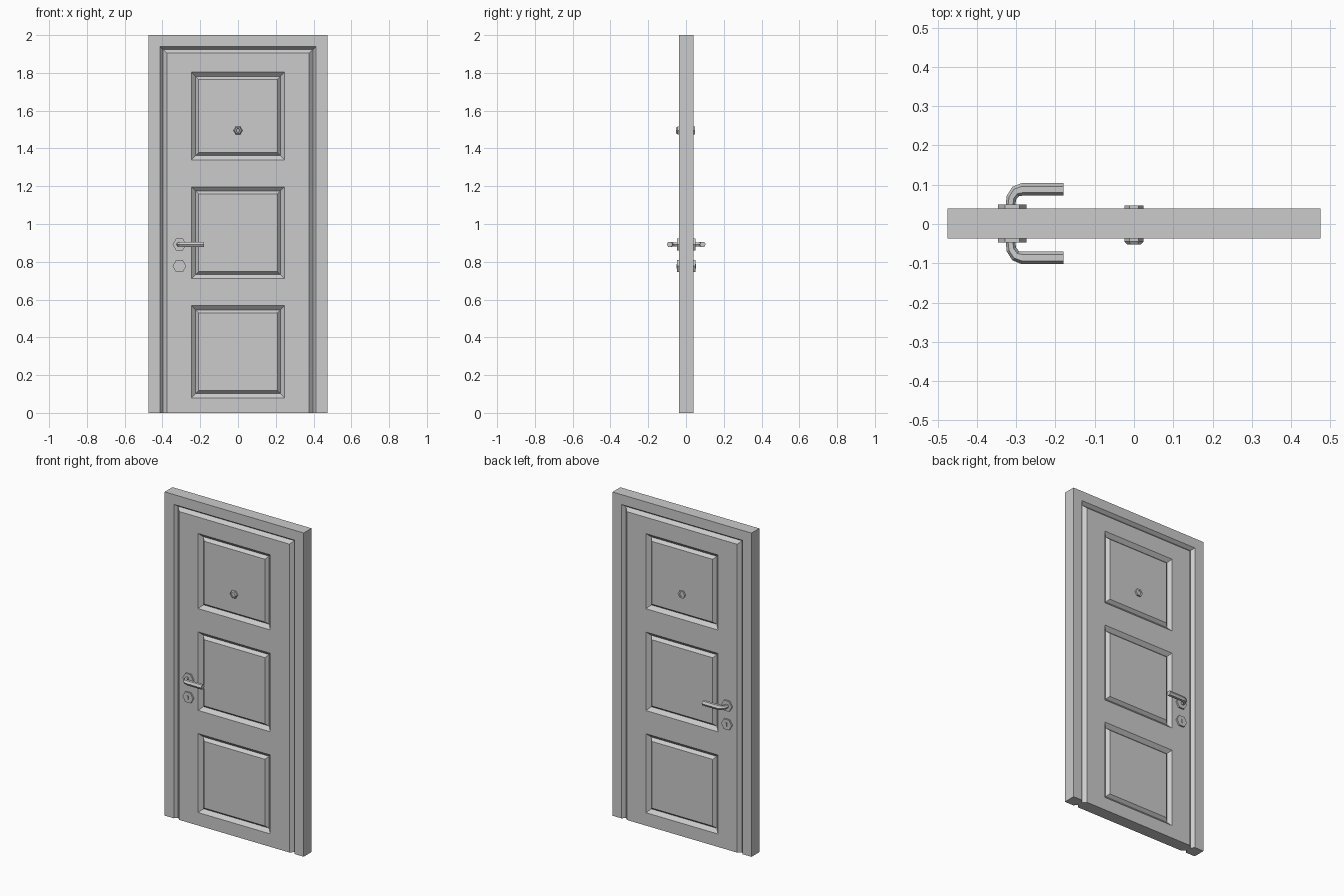
import bpy
import bmesh
from math import cos, sin, pi
from mathutils import Vector

cube = bpy.data.objects.get("Cube")
if cube:
    bpy.data.objects.remove(cube, do_unlink=True)

grey = bpy.data.materials.new("plain_grey")
grey.use_nodes = True
COLOUR = (0.6, 0.6, 0.6, 1)
grey.diffuse_color = COLOUR
grey.node_tree.nodes["Principled BSDF"].inputs["Base Color"].default_value = COLOUR

MID = 0.001      # middle of the door thickness
FACE = 0.038     # half thickness
GROOVE = 0.018   # half thickness at the bottom of the grooves


def add_object(name, bm):
    mesh = bpy.data.meshes.new(name)
    bm.to_mesh(mesh)
    bm.free()
    obj = bpy.data.objects.new(name, mesh)
    bpy.context.collection.objects.link(obj)
    mesh.materials.append(grey)
    return obj


def bridge(bm, a, b, closed):
    for i in range(len(a) if closed else len(a) - 1):
        j = (i + 1) % len(a)
        bm.faces.new((a[i], a[j], b[j], b[i]))


def finish_half(name, bm, centre):
    # Turn every face outward, then mirror the front half to the back
    bm.normal_update()
    for f in bm.faces:
        side = abs(f.normal.y) < 0.01
        if f.normal.y > 0.01 or (side and f.normal.dot(f.calc_center_median() - centre) < 0):
            f.normal_flip()
    obj = add_object(name, bm)
    obj.location.y = MID
    mirror = obj.modifiers.new("back_side", "MIRROR")
    mirror.use_axis = (False, True, False)


# Casing and the bevelled groove around the leaf, open at the floor
bm = bmesh.new()
rings = []
for x, top, depth in ((0.475, 2, 0), (0.475, 2, FACE), (0.413, 1.939, FACE),
                      (0.397, 1.924, GROOVE), (0.377, 1.905, FACE)):
    rings.append([bm.verts.new((px, -depth, pz))
                  for px, pz in ((-x, 0), (-x, top), (x, top), (x, 0))])
for a, b in zip(rings, rings[1:]):
    bridge(bm, a, b, False)
bm.faces.new([r[0] for r in rings] + [r[3] for r in reversed(rings)])
finish_half("door_casing", bm, Vector((0, 0, 1)))

# Leaf with three raised panels, each inside a bevelled groove
bm = bmesh.new()
xs = (-0.377, -0.246, 0.246, 0.377)
zs = (0, 0.08, 0.568, 0.711, 1.196, 1.34, 1.804, 1.905)
grid = [[bm.verts.new((x, -FACE, z)) for x in xs] for z in zs]
for row in range(len(zs) - 1):
    for col in range(len(xs) - 1):
        cell = [grid[row][col], grid[row][col + 1],
                grid[row + 1][col + 1], grid[row + 1][col]]
        if col != 1 or row % 2 == 0:
            bm.faces.new(cell)
            continue
        outer = cell
        for inset, depth in ((0.022, GROOVE), (0.038, FACE - 0.002)):
            x0, x1 = xs[1] + inset, xs[2] - inset
            z0, z1 = zs[row] + inset, zs[row + 1] - inset
            inner = [bm.verts.new((x, -depth, z))
                     for x, z in ((x0, z0), (x1, z0), (x1, z1), (x0, z1))]
            bridge(bm, outer, inner, True)
            outer = inner
        bm.faces.new(outer)
finish_half("door_leaf", bm, Vector((0, 0, 1)))


def hex_stack(name, side, x, z, steps):
    # Six-sided fitting from (radius, distance from door middle) steps
    bm = bmesh.new()
    loops = [[bm.verts.new((x + r * cos(i * pi / 3), MID + side * d, z + r * sin(i * pi / 3)))
              for i in range(6)] for r, d in steps]
    for a, b in zip(loops, loops[1:]):
        bridge(bm, a, b, True)
    bm.faces.new(loops[0])
    bm.faces.new(loops[-1])
    bmesh.ops.recalc_face_normals(bm, faces=bm.faces)
    add_object(name, bm)


for side, label in ((-1, "front"), (1, "back")):
    # Handle rose and lock rose
    for part, z in (("handle_rose", 0.892), ("lock_rose", 0.777)):
        hex_stack(f"{label}_{part}", side, -0.31, z, ((0.036, 0.03), (0.036, 0.048)))

    # Small upright key bar on the lock rose
    bm = bmesh.new()
    bmesh.ops.create_cube(bm, size=1)
    bmesh.ops.scale(bm, vec=(0.006, 0.008, 0.024), verts=bm.verts)
    bmesh.ops.translate(bm, vec=(-0.31, MID + side * 0.048, 0.777), verts=bm.verts)
    add_object(f"{label}_key_bar", bm)

    # Peephole, domed at the front and hollow at the back
    rim = [(0.024, 0.03), (0.024, 0.046)]
    lens = [(0.018, 0.053), (0.011, 0.053), (0.010, 0.050)] if side < 0 else [(0.013, 0.046), (0.012, 0.043)]
    hex_stack(f"{label}_peephole", side, 0, 1.495, rim + lens)

    # Bent lever handle
    curve = bpy.data.curves.new(f"{label}_lever_handle", "CURVE")
    curve.dimensions = "3D"
    curve.bevel_depth = 0.016
    curve.bevel_resolution = 1
    curve.use_fill_caps = True
    path = ((-0.315, 0.042, 0.75), (-0.312, 0.066, 0.8), (-0.301, 0.082, 0.9),
            (-0.284, 0.087, 1), (-0.18, 0.087, 1))
    spline = curve.splines.new("POLY")
    spline.points.add(len(path) - 1)
    spline.use_smooth = False
    for point, (x, d, r) in zip(spline.points, path):
        point.co = (x, MID + side * d, 0.892, 1)
        point.radius = r
    curve.materials.append(grey)
    handle = bpy.data.objects.new(f"{label}_lever_handle", curve)
    bpy.context.collection.objects.link(handle)
